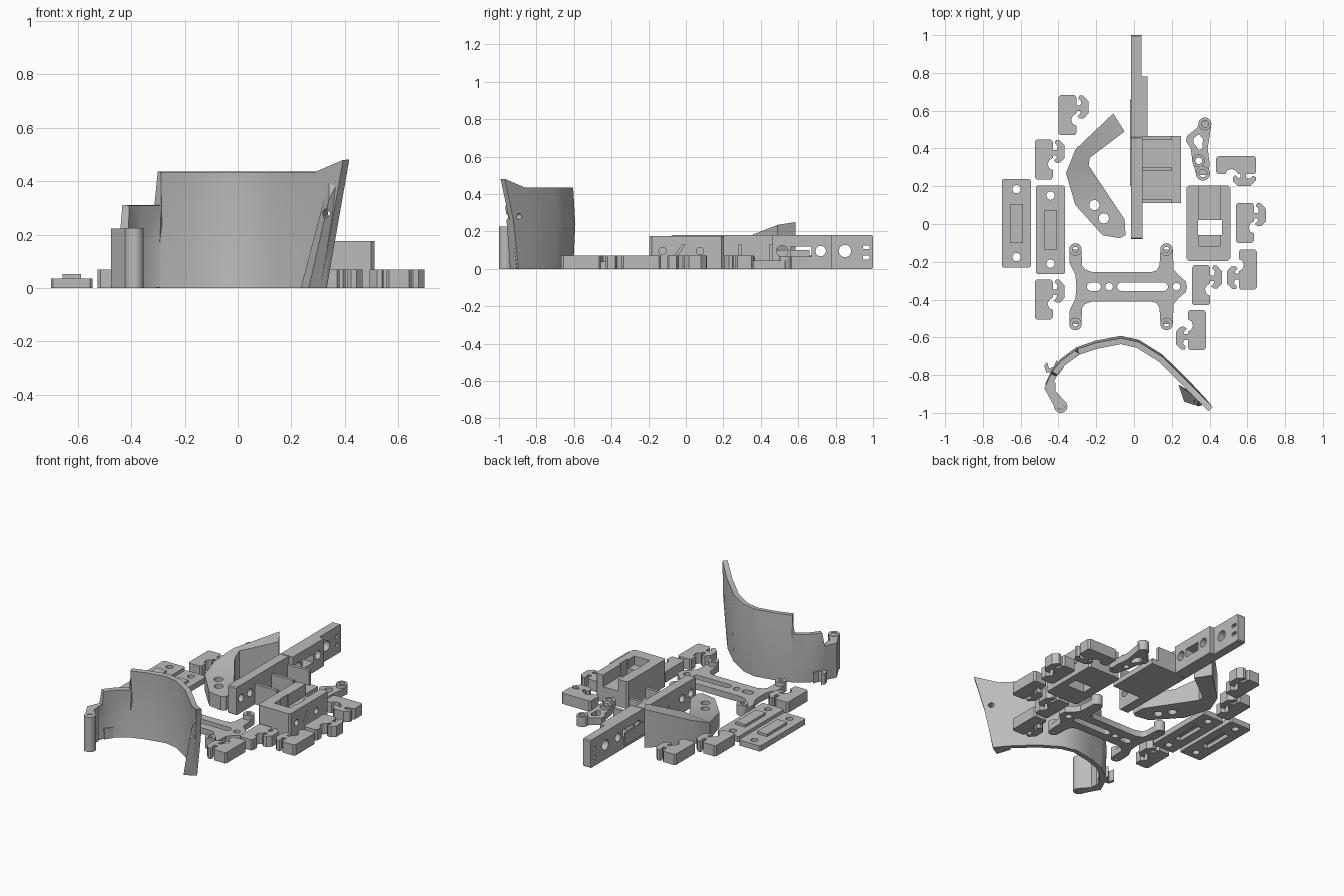
import bpy, bmesh, math
from mathutils import Matrix, Vector

grey = bpy.data.materials.new("plain grey")
grey.diffuse_color = (0.5, 0.5, 0.5, 1)
SIDEWAYS = Matrix(((0, 0, 1, 0), (1, 0, 0, 0), (0, 1, 0, 0), (0, 0, 0, 1)))  # (y, z) profile along x


def link(name, mesh):
    ob = bpy.data.objects.new(name, mesh)
    bpy.context.collection.objects.link(ob)
    if not mesh.materials:
        mesh.materials.append(grey)
    return ob


def circle(x, y, r, n=24):
    return [(x + r * math.cos(2 * math.pi * i / n), y + r * math.sin(2 * math.pi * i / n)) for i in range(n)]


def rect(x0, x1, y0, y1, c=0.0):
    if not c:
        return [(x0, y0), (x1, y0), (x1, y1), (x0, y1)]
    return [(x0 + c, y0), (x1 - c, y0), (x1, y0 + c), (x1, y1 - c),
            (x1 - c, y1), (x0 + c, y1), (x0, y1 - c), (x0, y0 + c)]


def slot(x0, x1, y, r):
    half = [(math.pi / 2 + math.pi * i / 8) for i in range(9)]
    return [(x0 + r + r * math.cos(a), y + r * math.sin(a)) for a in half] + \
           [(x1 - r - r * math.cos(a), y - r * math.sin(a)) for a in half]


def plate(name, loops, z0, z1, matrix=None):
    """Extrude an outline with holes from z0 to z1."""
    cu = bpy.data.curves.new(name, 'CURVE')
    cu.dimensions, cu.fill_mode, cu.extrude = '2D', 'BOTH', (z1 - z0) / 2
    for loop in loops:
        sp = cu.splines.new('POLY')
        sp.points.add(len(loop) - 1)
        for p, (x, y) in zip(sp.points, loop):
            p.co = (x, y, 0, 1)
        sp.use_cyclic_u = True
    tmp = bpy.data.objects.new("tmp", cu)
    bpy.context.collection.objects.link(tmp)
    dg = bpy.context.evaluated_depsgraph_get()
    mesh = bpy.data.meshes.new_from_object(tmp.evaluated_get(dg))
    bpy.data.objects.remove(tmp)
    mesh.transform((matrix or Matrix()) @ Matrix.Translation((0, 0, (z0 + z1) / 2)))
    bm = bmesh.new()
    bm.from_mesh(mesh)
    bmesh.ops.remove_doubles(bm, verts=bm.verts, dist=1e-5)
    bmesh.ops.recalc_face_normals(bm, faces=bm.faces)
    bm.to_mesh(mesh)
    bm.free()
    return link(name, mesh)


def cut(ob, *cutters):
    for c in cutters:
        m = ob.modifiers.new("cut", 'BOOLEAN')
        m.operation, m.object, m.solver = 'DIFFERENCE', c, 'EXACT'
    bake(ob)
    for c in cutters:
        bpy.data.objects.remove(c)


def bake(ob):
    dg = bpy.context.evaluated_depsgraph_get()
    mesh = bpy.data.meshes.new_from_object(ob.evaluated_get(dg))
    ob.modifiers.clear()
    ob.data = mesh


def box(name, x0, x1, y0, y1, z0, z1):
    return plate(name, [rect(x0, x1, y0, y1)], z0, z1)


def solid(name, verts, faces):
    me = bpy.data.meshes.new(name)
    me.from_pydata(verts, [], faces)
    bm = bmesh.new()
    bm.from_mesh(me)
    bmesh.ops.recalc_face_normals(bm, faces=bm.faces)
    bm.to_mesh(me)
    bm.free()
    return link(name, me)


# Long rail with side holes
plate("rail_tip", [rect(0.77, 1.0, 0, 0.18, 0.006), circle(0.85, 0.095, 0.033),
                   rect(0.945, 0.98, 0.105, 0.125), rect(0.945, 0.98, 0.05, 0.07)], -0.015, 0.04, SIDEWAYS)
plate("rail_body", [rect(0.46, 0.78, 0, 0.18), circle(0.72, 0.095, 0.028),
                    rect(0.56, 0.67, 0.065, 0.12), circle(0.515, 0.095, 0.03)], -0.015, 0.072, SIDEWAYS)
plate("rail_wall", [rect(-0.08, 0.46, 0, 0.18, 0.006), circle(-0.03, 0.095, 0.025),
                    circle(0.06, 0.095, 0.025)], -0.015, 0.045, SIDEWAYS)
box("rail_rib", -0.022, -0.015, 0.2, 0.66, 0.02, 0.1)
# Tray beside the rail
box("tray_floor", 0.04, 0.25, 0.11, 0.465, 0, 0.035)
for y in (0.11, 0.28, 0.445):
    box("tray_divider", 0.04, 0.2, y, y + 0.02, 0.03, 0.13)

# Flat cover plates with raised pads
for x, y in ((-0.7, -0.23), (-0.52, -0.265)):
    holes = [circle(x + 0.078, y + h, 0.022) for h in (0.055, 0.415)]
    cover = plate("cover_plate", [rect(x, x + 0.155, y, y + 0.468, 0.008)] + holes, 0, 0.036)
    cut(cover, box("cutter", x + 0.055, x + 0.1, y + 0.135, y + 0.33, -0.01, 0.025))
    box("cover_pad", x + 0.043, x + 0.113, y + 0.13, y + 0.337, 0.03, 0.052)

# Small hooked clips
CLIP = [(0.01, 0), (0.085, 0), (0.095, 0.01), (0.095, 0.05), (0.075, 0.06), (0.068, 0.085), (0.078, 0.105),
        (0.095, 0.115), (0.095, 0.128), (0.117, 0.128), (0.115, 0.115), (0.1, 0.1), (0.115, 0.088),
        (0.135, 0.09), (0.158, 0.115), (0.158, 0.18), (0.13, 0.21), (0.112, 0.21), (0.105, 0.195),
        (0.12, 0.18), (0.117, 0.158), (0.095, 0.158), (0.095, 0.2), (0.085, 0.212), (0.01, 0.212),
        (0, 0.2), (0, 0.01)]
for x, y, turn in ((-0.4, 0.47, 0), (-0.525, 0.235, 0), (-0.525, -0.505, 0), (0.54, -0.1, 0), (0.308, -0.43, 0),
                   (0.65, -0.135, 180), (0.38, -0.455, 180), (0.435, 0.36, -90)):
    plate("clip", [CLIP], 0, 0.07, Matrix.Translation((x, y, 0)) @ Matrix.Rotation(math.radians(turn), 4, 'Z'))

# Flat frame with four corner bosses
cy = -0.332
half = [(0.28, cy), (0.275, -0.305), (0.235, -0.27), (0.21, -0.24), (0.205, -0.135), (0.14, -0.135),
        (0.135, -0.22), (0.12, -0.245), (0.09, -0.255), (-0.22, -0.255), (-0.26, -0.24), (-0.275, -0.22),
        (-0.278, -0.135), (-0.342, -0.135), (-0.34, -0.21), (-0.31, -0.27), (-0.305, cy)]
outline = half + [(x, 2 * cy - y) for x, y in reversed(half[1:-1])]
corners = [(x, cy + s * 0.197) for x in (-0.31, 0.172) for s in (-1, 1)]
plate("frame", [outline, slot(-0.25, -0.175, cy, 0.022), circle(-0.132, cy, 0.02),
                slot(-0.09, 0.18, cy, 0.022), circle(0.225, cy, 0.02)], 0, 0.04)
for x, y in corners:
    plate("frame_boss", [circle(x, y, 0.033), circle(x, y, 0.014)], 0, 0.068)

# Small linking arm
plate("link_arm", [[(0.35, 0.54), (0.335, 0.51), (0.28, 0.465), (0.275, 0.44), (0.3, 0.4), (0.31, 0.33),
                    (0.33, 0.26), (0.395, 0.26), (0.4, 0.32), (0.39, 0.4), (0.41, 0.53), (0.39, 0.55)],
                   [(0.315, 0.455), (0.315, 0.43), (0.345, 0.39), (0.362, 0.4), (0.365, 0.45), (0.345, 0.475)],
                   circle(0.342, 0.335, 0.018)], 0, 0.045)
for x, y, r in ((0.375, 0.53, 0.034), (0.365, 0.268, 0.038), (0.342, 0.335, 0.034)):
    plate("link_boss", [circle(x, y, r), circle(x, y, r * 0.55)], 0, 0.065)

# Housing block with channel, window and side holes
block = plate("housing", [rect(0.278, 0.51, -0.195, 0.203, 0.012)], 0, 0.176)
cut(block, box("cutter", 0.345, 0.455, 0.02, 0.3, 0.1, 0.3),
    box("cutter", 0.345, 0.455, -0.12, 0.03, 0.12, 0.3),
    box("cutter", 0.34, 0.465, -0.057, 0.02, -0.1, 0.3),
    plate("cutter", [circle(-0.125, 0.095, 0.02)], 0.46, 0.6, SIDEWAYS),
    plate("cutter", [circle(0.075, 0.095, 0.02)], 0.46, 0.6, SIDEWAYS),
    plate("cutter", [[(-0.06, 0.07), (-0.045, 0.07), (-0.005, 0.13), (-0.02, 0.13)]], 0.49, 0.6, SIDEWAYS))

# Bent bracket: outer and inner edge pairs, each with its own height
outer = [(-0.11, 0.585, 0.25), (-0.31, 0.395, 0.16), (-0.36, 0.27, 0.11), (-0.31, 0.10, 0.1),
         (-0.165, -0.06, 0.09), (-0.075, -0.075, 0.09)]
inner = [(-0.05, 0.49, 0.235), (-0.235, 0.35, 0.18), (-0.24, 0.31, 0.15), (-0.16, 0.19, 0.1),
         (-0.05, 0.025, 0.09), (-0.045, -0.06, 0.09)]
verts, faces, n = [], [], len(outer)
for o, i in zip(outer, inner):
    verts += [o, i, (i[0], i[1], 0), (o[0], o[1], 0)]
for k in range(n - 1):
    faces += [(4 * k + a, 4 * k + (a + 1) % 4, 4 * k + 4 + (a + 1) % 4, 4 * k + 4 + a) for a in range(4)]
faces += [(0, 1, 2, 3), tuple(4 * n - 4 + a for a in range(4))]
bracket = solid("bent_bracket", verts, faces)
cut(bracket, *[plate("cutter", [circle(x, y, 0.027)], -0.1, 0.4) for x, y in ((-0.21, 0.1), (-0.16, 0.03))])

# Tall curved guard: columns of bottom, middle and top points
cols = [(-0.455, -0.865, 0.222), (-0.425, -0.8, 0.222), (-0.42, -0.79, 0.31), (-0.375, -0.735, 0.31),
        (-0.3, -0.68, 0.31), (-0.295, -0.677, 0.435), (-0.2, -0.645, 0.435), (-0.07, -0.62, 0.435),
        (0.02, -0.64, 0.435), (0.14, -0.715, 0.435), (0.3, -0.875, 0.435), (0.405, -0.98, 0.48)]
verts = []
for i, (x, y, z) in enumerate(cols):
    dx, dy = {10: (0.035, -0.04), 11: (0.085, -0.075)}.get(i, (0, 0))
    verts += [(x - dx, y - dy, 0), (x - dx * 0.45, y + 0.012 - dy * 0.45, z * 0.55), (x, y, z)]
faces = [(3 * k + j, 3 * k + 3 + j, 3 * k + 4 + j, 3 * k + 1 + j) for k in range(len(cols) - 1) for j in (0, 1)]
guard = solid("curved_guard", verts, faces)
so = guard.modifiers.new("thickness", 'SOLIDIFY')
so.thickness, so.offset = 0.032, 0
bake(guard)
# Stiffening rib at the guard's end
rib = solid("guard_rib", [(0.235, -0.85, 0), (0.325, -0.905, 0), (0.265, -0.94, 0),
                          (0.34, -0.93, 0.4), (0.375, -0.955, 0.4), (0.34, -0.965, 0.33)],
            [(0, 1, 2), (3, 4, 5), (0, 1, 4, 3), (1, 2, 5, 4), (2, 0, 3, 5)])
tilt = Matrix.Translation((0.335, -0.93, 0.28)) @ Matrix.Rotation(math.radians(-20), 4, 'Z') @ \
    Matrix.Rotation(math.pi / 2, 4, 'X')
for part in (guard, rib):
    cut(part, plate("cutter", [circle(0, 0, 0.016)], -0.12, 0.12, tilt))
# Guard mounting post and side hook
plate("guard_arm", [[(-0.475, -0.87), (-0.45, -0.82), (-0.415, -0.84), (-0.415, -0.885), (-0.36, -0.945),
                     (-0.385, -0.985), (-0.425, -0.96)]], 0.0, 0.222)
plate("guard_post", [circle(-0.388, -0.965, 0.035), circle(-0.388, -0.965, 0.017)], 0, 0.225)
plate("guard_hook", [[(-0.4, -0.74), (-0.41, -0.72), (-0.425, -0.755), (-0.45, -0.765), (-0.46, -0.73),
                      (-0.475, -0.75), (-0.465, -0.785), (-0.42, -0.79), (-0.4, -0.8), (-0.37, -0.755)]], 0, 0.07)

# Smooth round surfaces, keep hard edges
for ob in bpy.context.scene.objects:
    ob.select_set(True)
    bpy.context.view_layer.objects.active = ob
bpy.ops.object.shade_smooth_by_angle(angle=math.radians(25))
